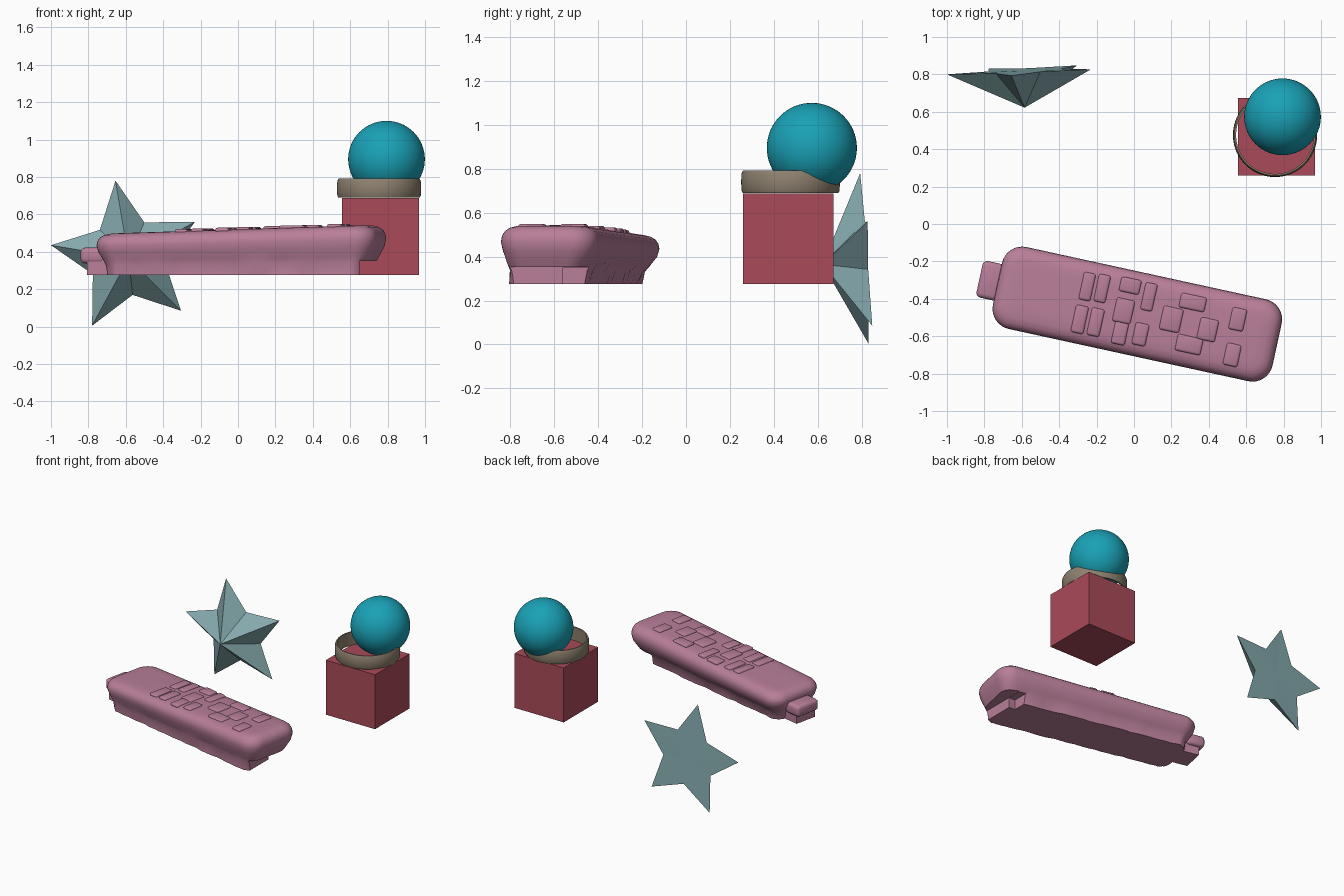
import bpy, bmesh, math, random
from mathutils import Matrix, Vector

if "Cube" in bpy.data.objects:
    bpy.data.objects.remove(bpy.data.objects["Cube"])

random.seed(4)


def material(name, rgb):
    m = bpy.data.materials.new(name)
    m.diffuse_color = (*rgb, 1)
    m.use_nodes = True
    m.node_tree.nodes["Principled BSDF"].inputs["Base Color"].default_value = m.diffuse_color
    return m


RED = material("red", (0.40, 0.07, 0.10))
TEAL = material("teal", (0.01, 0.36, 0.47))
TAN = material("tan", (0.27, 0.22, 0.16))
SLATE = material("slate", (0.24, 0.41, 0.43))
PINK = material("pink", (0.48, 0.21, 0.32))


def finish(bm, name, mat, smooth=None):
    bmesh.ops.recalc_face_normals(bm, faces=bm.faces)
    mesh = bpy.data.meshes.new(name)
    bm.to_mesh(mesh)
    bm.free()
    ob = bpy.data.objects.new(name, mesh)
    bpy.context.collection.objects.link(ob)
    if mat:
        mesh.materials.append(mat)
    if smooth:
        bpy.ops.object.select_all(action='DESELECT')
        ob.select_set(True)
        bpy.context.view_layer.objects.active = ob
        bpy.ops.object.shade_smooth_by_angle(angle=math.radians(smooth))
    return ob


def add_box(bm, center, size, matrix=Matrix(), bevel=0):
    m = matrix @ Matrix.Translation(center) @ Matrix.Diagonal((*size, 1))
    verts = bmesh.ops.create_cube(bm, size=1, matrix=m)["verts"]
    if bevel:
        edges = list({e for v in verts for e in v.link_edges})
        bmesh.ops.bevel(bm, geom=edges, offset=bevel, segments=3, profile=0.5, affect='EDGES')


def loft(bm, rings, closed=False):
    rows = [[bm.verts.new(p) for p in ring] for ring in rings]
    pairs = list(zip(rows, rows[1:]))
    if closed:
        pairs.append((rows[-1], rows[0]))
    for a, b in pairs:
        n = len(a)
        for i in range(n):
            bm.faces.new((a[i], a[(i + 1) % n], b[(i + 1) % n], b[i]))
    if not closed:
        bm.faces.new(rows[0])
        bm.faces.new(rows[-1])


# Cube
bm = bmesh.new()
add_box(bm, (0.762, 0.466, 0.481), (0.413, 0.413, 0.413))
finish(bm, "cube_block", RED)

# Ball resting on the cube
bm = bmesh.new()
bmesh.ops.create_uvsphere(bm, u_segments=64, v_segments=32, radius=0.205,
                          matrix=Matrix.Translation((0.794, 0.573, 0.895)))
finish(bm, "ball", TEAL, 30)

# Thin ring lying on the cube
bm = bmesh.new()
profile = [(0.208, 0.689), (0.217, 0.689), (0.223, 0.70), (0.225, 0.74),
           (0.223, 0.778), (0.217, 0.791), (0.208, 0.791)]
loft(bm, [[(0.754 + r * math.cos(a), 0.476 + r * math.sin(a), z)
           for a in [2 * math.pi * i / 96 for i in range(96)]] for r, z in profile], closed=True)
finish(bm, "ring_band", TAN, 40)

# Five pointed star, flat back and raised front
bm = bmesh.new()
tips = [Vector(p) for p in [(-0.655, 0.793, 0.78), (-0.23, 0.827, 0.56), (-0.305, 0.848, 0.085),
                            (-0.78, 0.83, 0.005), (-1.0, 0.80, 0.435)]]
mid = sum(tips, Vector()) / 5
outline = []
for i in range(5):
    outline.append(bm.verts.new(tips[i]))
    outline.append(bm.verts.new(mid - 0.5 * (tips[(i + 3) % 5] - mid)))
apex = bm.verts.new((-0.585, 0.622, 0.365))
back = bm.verts.new(mid)
for i in range(10):
    bm.faces.new((outline[i], outline[(i + 1) % 10], apex))
    bm.faces.new((outline[(i + 1) % 10], outline[i], back))
finish(bm, "star", SLATE)

# Remote handset, built in its own turned frame
TURN = Matrix.Rotation(math.radians(-12.3), 4, 'Z')
CU, CV = 0.12, -0.467
HALF_U, HALF_V = 0.765, 0.224


def top_z(u):
    return 0.52 + 0.025 * (u - CU) / HALF_U


def rounded_ring(inset, z, shift=0, wobble=0):
    hu, hv, r = HALF_U - inset, HALF_V - inset, max(0.11 - inset * 0.6, 0.03)
    pts = []
    for k, (su, sv) in enumerate([(1, 1), (-1, 1), (-1, -1), (1, -1)]):
        for j in range(9):
            a = math.pi / 2 * (k + j / 8)
            pts.append((su * (hu - r) + r * math.cos(a), sv * (hv - r) + r * math.sin(a)))
        # extra points along the long sides
        if k in (0, 2):
            for j in range(1, 24):
                pts.append((su * (hu - r) * (1 - j / 12), sv * hv))
    out = []
    for u, v in pts:
        tilt = 0.025 * u / HALF_U * (z - 0.275) / 0.25
        v += shift + random.uniform(-wobble, wobble)
        out.append(TURN @ Vector((CU + u, CV + v, z + tilt)))
    return out


layers = [(0.058, 0.275, -0.02, 0.006), (0.05, 0.335, -0.015, 0.006), (0.034, 0.365, -0.008, 0.003),
          (0.01, 0.41, 0, 0), (0, 0.45, 0, 0), (0.004, 0.475, 0, 0), (0.015, 0.495, 0, 0),
          (0.035, 0.51, 0, 0), (0.065, 0.518, 0, 0), (0.11, 0.52, 0, 0)]
bm = bmesh.new()
loft(bm, [rounded_ring(*layer) for layer in layers])
body = finish(bm, "remote_body", PINK, 45)

# Stepped hollow under the far end
for i, (x, y0, z) in enumerate([(0.65, -1.0, 0.352), (0.60, -0.56, 0.35)]):
    bm = bmesh.new()
    add_box(bm, ((x + 1.2) / 2, (y0 - 0.05) / 2, z / 2), (1.2 - x, -0.05 - y0, z))
    cutter = finish(bm, f"hollow_cutter_{i}", None)
    cutter.hide_render = True
    cutter.hide_viewport = True
    mod = body.modifiers.new("hollow", 'BOOLEAN')
    mod.operation = 'DIFFERENCE'
    mod.object = cutter
    mod.solver = 'EXACT'

# Tab at the near end, with the lump beneath it
bm = bmesh.new()
add_box(bm, (-0.675, -0.46, 0.38), (0.14, 0.20, 0.085), TURN, 0.025)
add_box(bm, (-0.64, -0.47, 0.315), (0.13, 0.17, 0.08), TURN)
finish(bm, "remote_tab", PINK, 45)

# Raised buttons: top-view x, y, length, width
buttons = [(-0.25, -0.335, 0.065, 0.15), (-0.17, -0.345, 0.065, 0.15),
           (-0.29, -0.51, 0.07, 0.15), (-0.205, -0.525, 0.07, 0.15),
           (-0.02, -0.33, 0.11, 0.08), (-0.055, -0.465, 0.10, 0.13), (0.08, -0.39, 0.065, 0.15),
           (-0.075, -0.585, 0.075, 0.12), (0.035, -0.59, 0.075, 0.12),
           (0.315, -0.42, 0.14, 0.08), (0.20, -0.51, 0.11, 0.13),
           (0.295, -0.645, 0.14, 0.09), (0.395, -0.565, 0.10, 0.12),
           (0.555, -0.51, 0.08, 0.12), (0.525, -0.70, 0.08, 0.12)]
bm = bmesh.new()
for x, y, length, width in buttons:
    p = TURN.inverted() @ Vector((x, y, 0))
    add_box(bm, (p.x, p.y, top_z(p.x) - 0.004), (length, width, 0.03), TURN, 0.013)
finish(bm, "remote_buttons", PINK, 45)
